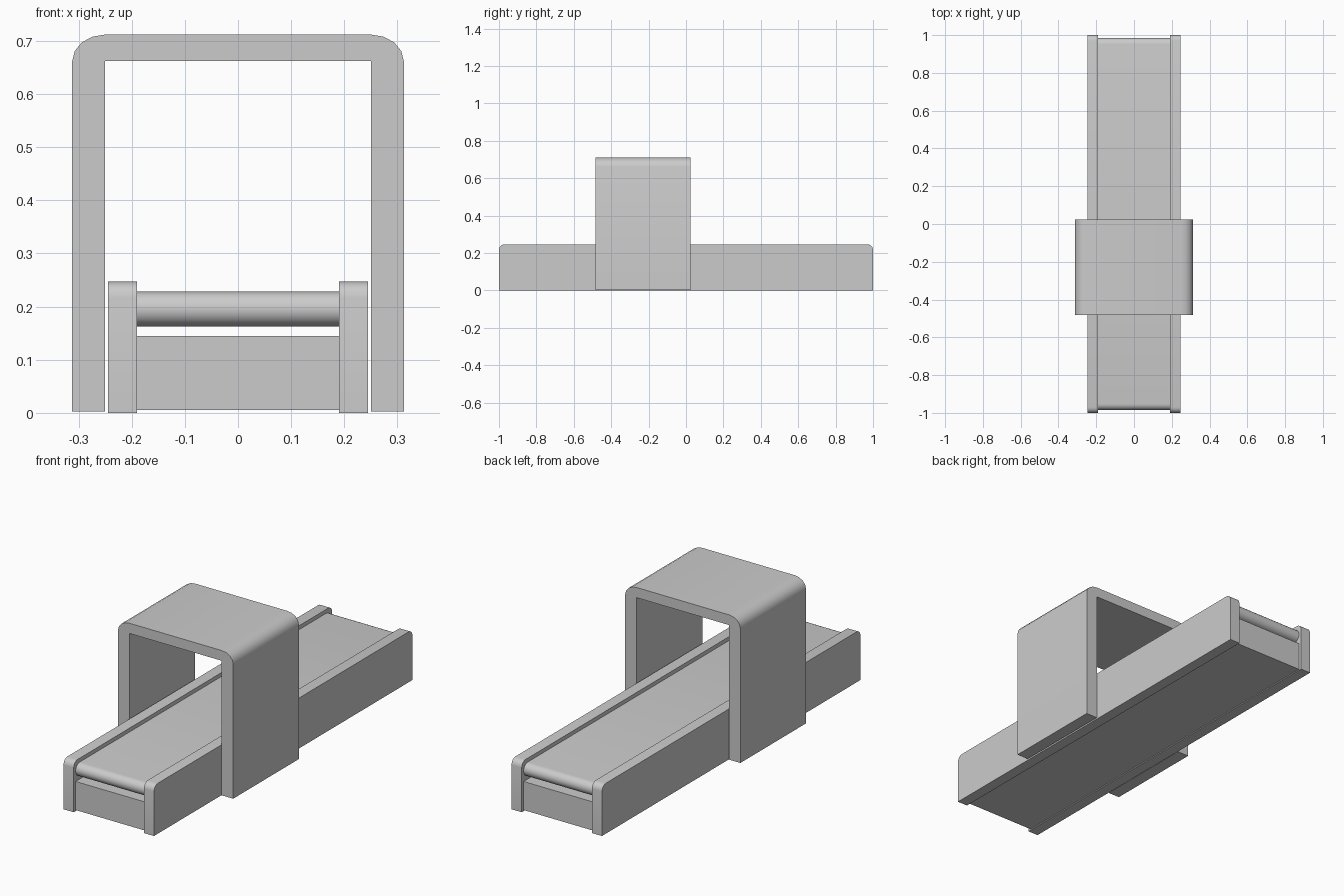
import bpy, math
from mathutils import Vector

if "Cube" in bpy.data.objects:
    bpy.data.objects.remove(bpy.data.objects["Cube"])


def arc(cx, cz, rx, rz, a0, a1, n):
    """Points along an elliptical arc, angles in degrees."""
    return [(cx + rx * math.cos(math.radians(a0 + (a1 - a0) * i / n)),
             cz + rz * math.sin(math.radians(a0 + (a1 - a0) * i / n))) for i in range(n + 1)]


def prism(name, profile, axis, lo, hi):
    """Extrude a closed 2D profile (horizontal, z) along x or y."""
    n = len(profile)
    verts = [(d, u, z) if axis == 'x' else (u, d, z) for d in (lo, hi) for u, z in profile]
    faces = [tuple(range(n))[::-1], tuple(range(n, 2 * n))]
    faces += [(i, (i + 1) % n, n + (i + 1) % n, n + i) for i in range(n)]
    if axis == 'y':
        faces = [f[::-1] for f in faces]
    mesh = bpy.data.meshes.new(name)
    mesh.from_pydata(verts, [], faces)
    obj = bpy.data.objects.new(name, mesh)
    bpy.context.collection.objects.link(obj)
    bpy.ops.object.select_all(action='DESELECT')
    obj.select_set(True)
    bpy.context.view_layer.objects.active = obj
    bpy.ops.object.shade_smooth_by_angle(angle=math.radians(35))
    return obj


# side rails with rounded top ends
rail = ([(-1, 0), (1, 0)] + arc(0.97, 0.217, 0.03, 0.03, 0, 90, 4)
        + arc(-0.97, 0.217, 0.03, 0.03, 90, 180, 4))
prism("right_rail", rail, 'x', 0.19, 0.245)
prism("left_rail", rail, 'x', -0.245, -0.19)

# belt loop with round ends
r = 0.0325
belt = arc(0.985 - r, 0.1955, r, r, -90, 90, 10) + arc(r - 0.985, 0.1955, r, r, 90, 270, 10)
prism("belt", belt, 'x', -0.19, 0.19)

# base box between the rails
prism("base_box", [(-0.985, 0.005), (0.985, 0.005), (0.985, 0.145), (-0.985, 0.145)],
      'x', -0.19, 0.19)

# scanner arch straddling the belt
arch = ([(0.25, 0.003), (0.312, 0.003)] + arc(0.25, 0.662, 0.062, 0.05, 0, 90, 4)
        + arc(-0.25, 0.662, 0.062, 0.05, 90, 180, 4)
        + [(-0.312, 0.003), (-0.25, 0.003), (-0.25, 0.662), (0.25, 0.662)])
prism("scanner_arch", arch, 'y', -0.483, 0.025)
